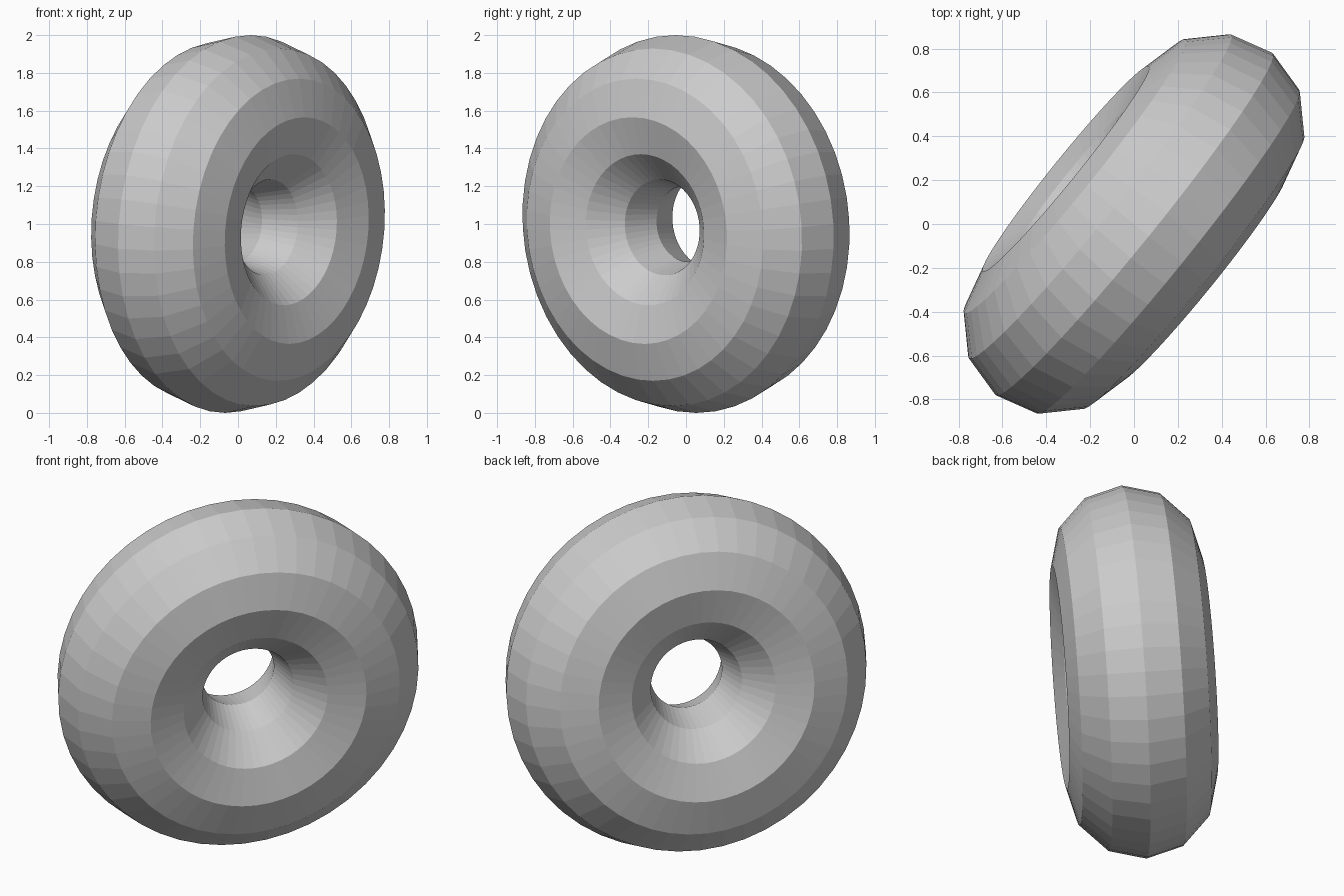
import bpy
from math import radians, cos

# Remove the default cube
cube = bpy.data.objects.get("Cube")
if cube:
    bpy.data.objects.remove(cube, do_unlink=True)

# Plain grey material
grey = bpy.data.materials.new("plain grey")
grey.use_nodes = True
colour = (0.6, 0.6, 0.6, 1)
grey.diffuse_color = colour
grey.node_tree.nodes["Principled BSDF"].inputs["Base Color"].default_value = colour

# Thick faceted ring, stood upright, leaning slightly and turned
lean = radians(5)
outer = 1 / cos(lean)
bpy.ops.mesh.primitive_torus_add(
    major_segments=48, minor_segments=12,
    major_radius=outer * 0.6, minor_radius=outer * 0.4,
    location=(0, 0, 1), rotation=(radians(90) + lean, 0, radians(51)))
ring = bpy.context.object
ring.name = "ring"
ring.data.name = "ring"
ring.data.materials.append(grey)
bpy.ops.object.shade_flat()
